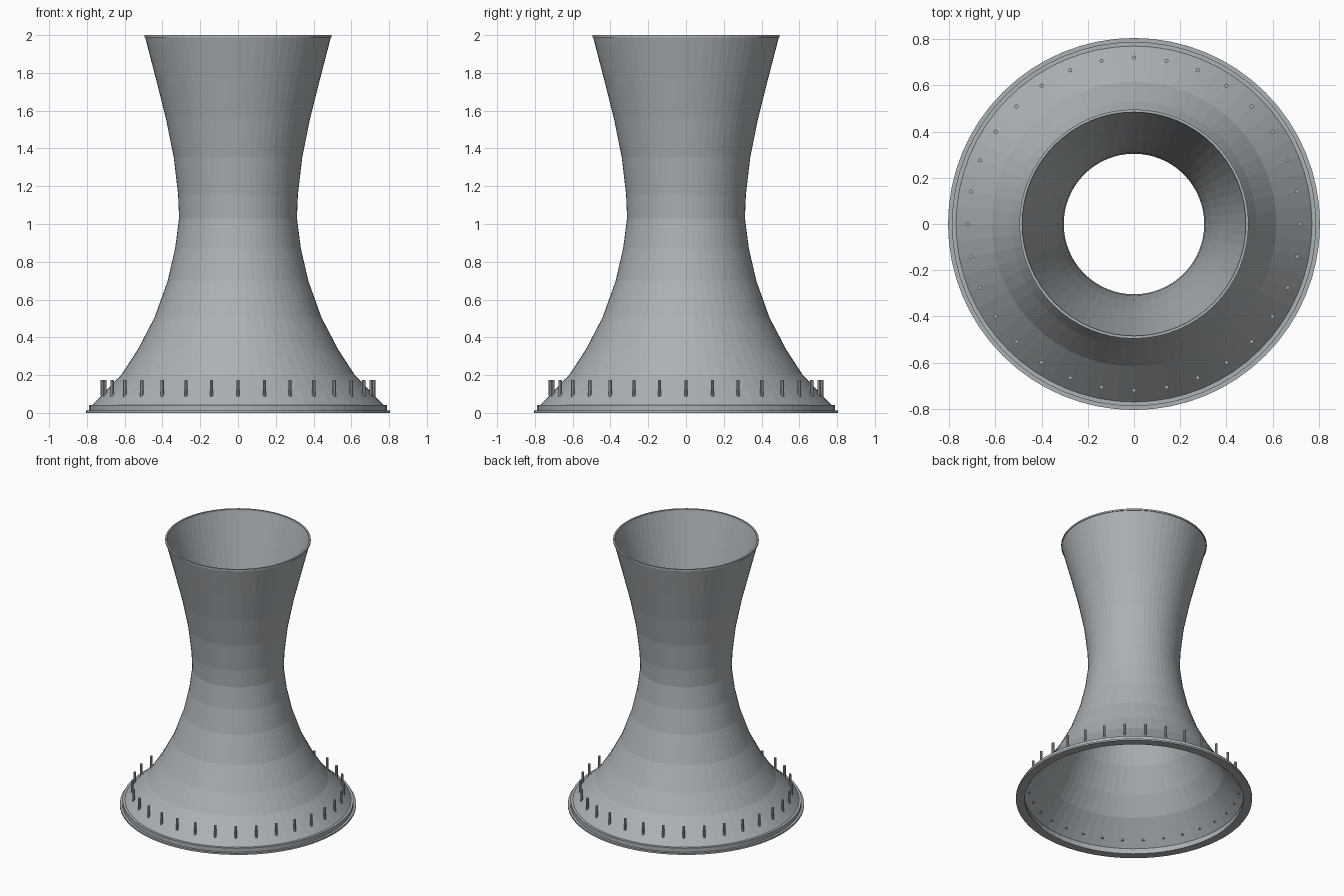
import bpy
import bmesh
from math import cos, sin, tau

cube = bpy.data.objects.get("Cube")
if cube:
    bpy.data.objects.remove(cube, do_unlink=True)

SIDES = 64
PINS = 32


def make_material(name, colour):
    mat = bpy.data.materials.new(name)
    mat.use_nodes = True
    mat.diffuse_color = colour
    mat.node_tree.nodes["Principled BSDF"].inputs["Base Color"].default_value = colour
    return mat


concrete = make_material("concrete grey", (0.41, 0.44, 0.46, 1))


def add_object(name, bm):
    bmesh.ops.recalc_face_normals(bm, faces=bm.faces)
    mesh = bpy.data.meshes.new(name)
    bm.to_mesh(mesh)
    bm.free()
    mesh.materials.append(concrete)
    obj = bpy.data.objects.new(name, mesh)
    bpy.context.collection.objects.link(obj)
    return obj


def lathe(name, profile):
    """Revolve a closed (radius, height) outline about the z axis."""
    bm = bmesh.new()
    rings = [[bm.verts.new((r * cos(tau * i / SIDES), r * sin(tau * i / SIDES), z))
              for i in range(SIDES)] for r, z in profile]
    for a, b in zip(rings, rings[1:] + rings[:1]):
        for i in range(SIDES):
            j = (i + 1) % SIDES
            bm.faces.new((a[i], a[j], b[j], b[i]))
    return add_object(name, bm)


def band(name, inner, outer, bottom, top):
    return lathe(name, [(inner, bottom), (outer, bottom), (outer, top), (inner, top)])


# Flared shell: outer curve going up, inner curve coming back down
curve = [(0.772, 0.04), (0.616, 0.204), (0.53, 0.336), (0.442, 0.505),
         (0.372, 0.70), (0.333, 0.87), (0.312, 1.03), (0.317, 1.156),
         (0.34, 1.352), (0.382, 1.56), (0.435, 1.77), (0.492, 1.99)]
lathe("tower_shell", curve + [(r - 0.008, z) for r, z in reversed(curve)])

# Rim at the mouth and stepped ring at the foot
band("top_rim", 0.484, 0.496, 1.988, 2.0)
band("foot_ring", 0.75, 0.788, 0.01, 0.042)
band("ground_ring", 0.745, 0.805, 0.0, 0.012)

# Ring of upright pins set into the lower skirt
bm = bmesh.new()
for i in range(PINS):
    angle = tau * i / PINS
    pin = bmesh.ops.create_cone(bm, cap_ends=True, segments=8,
                                radius1=0.009, radius2=0.009, depth=0.09)
    bmesh.ops.translate(bm, verts=pin["verts"],
                        vec=(0.72 * cos(angle), 0.72 * sin(angle), 0.13))
add_object("skirt_pins", bm)
